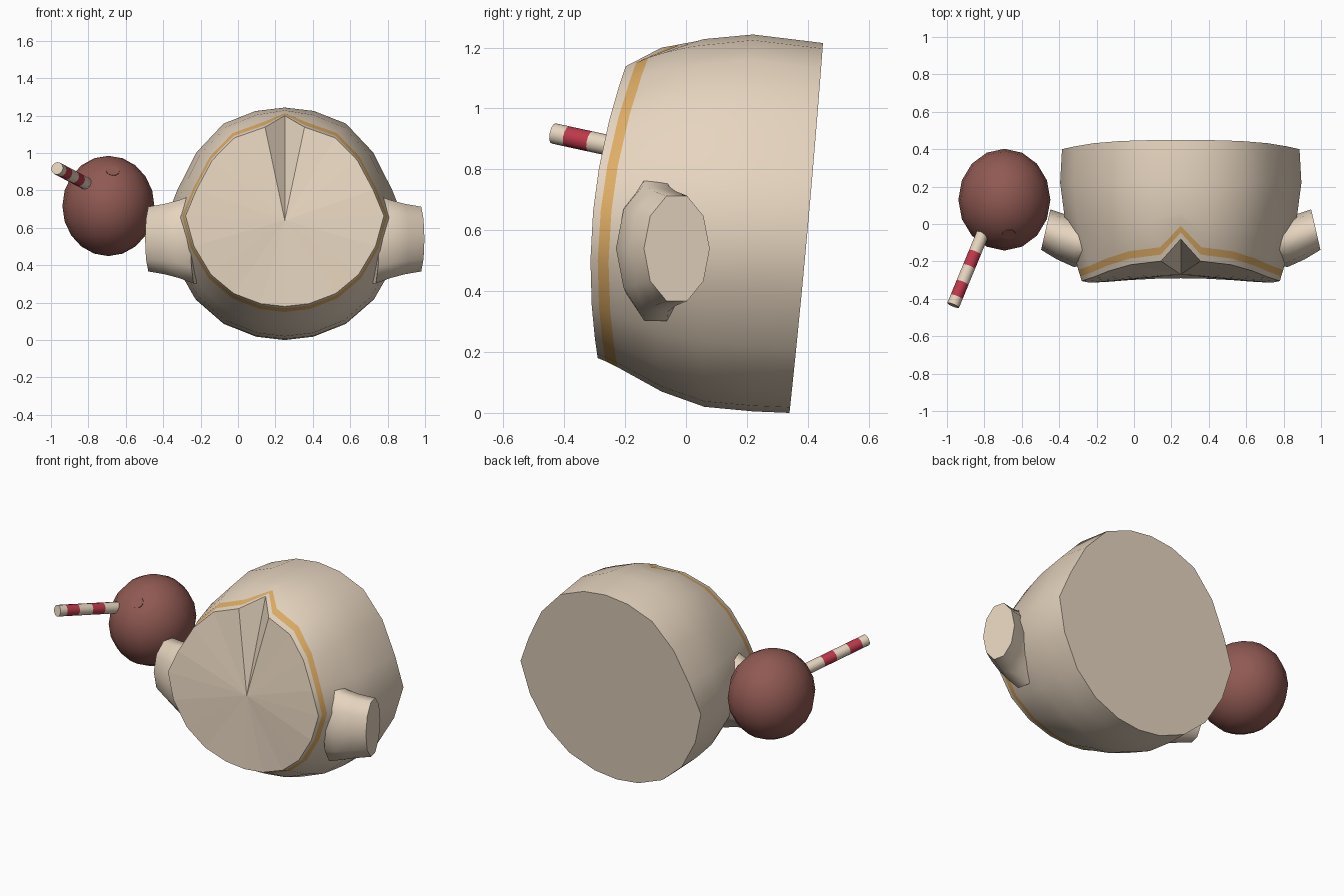
import bpy, bmesh, math
from mathutils import Vector

cube = bpy.data.objects.get("Cube")
if cube:
    bpy.data.objects.remove(cube, do_unlink=True)


def material(name, rgb):
    m = bpy.data.materials.new(name)
    m.use_nodes = True
    m.diffuse_color = (*rgb, 1)
    m.node_tree.nodes["Principled BSDF"].inputs["Base Color"].default_value = (*rgb, 1)
    return m


CREAM = material("cream", (0.79, 0.66, 0.52))
GOLD = material("gold", (0.74, 0.42, 0.13))
BROWN = material("reddish brown", (0.28, 0.10, 0.085))
RED = material("red", (0.51, 0.04, 0.07))


def finish(bm, name, mats, angle=40):
    bmesh.ops.recalc_face_normals(bm, faces=bm.faces)
    mesh = bpy.data.meshes.new(name)
    bm.to_mesh(mesh)
    bm.free()
    ob = bpy.data.objects.new(name, mesh)
    bpy.context.collection.objects.link(ob)
    for m in mats:
        mesh.materials.append(m)
    bpy.ops.object.select_all(action='DESELECT')
    ob.select_set(True)
    bpy.context.view_layer.objects.active = ob
    bpy.ops.object.shade_smooth_by_angle(angle=math.radians(angle))
    return ob


def loft(bm, rings, mat_of=lambda i: 0):
    """Skin a list of point rings; returns the vertex rings."""
    vs = [[bm.verts.new(p) for p in ring] for ring in rings]
    n = len(vs[0])
    for i in range(len(vs) - 1):
        for k in range(n):
            j = (k + 1) % n
            f = bm.faces.new((vs[i][k], vs[i][j], vs[i + 1][j], vs[i + 1][k]))
            f.material_index = mat_of(i)
    return vs


# Cup body: rings of top y, top z, bottom y, bottom z, side y, half width
CX = 0.25
PROFILE = [
    (0.45, 1.215, 0.34, 0.0, 0.40, 0.635),
    (0.22, 1.243, 0.22, 0.005, 0.22, 0.645),
    (0.02, 1.222, 0.06, 0.02, 0.03, 0.62),
    (-0.07, 1.20, -0.08, 0.07, -0.10, 0.585),
    (-0.12, 1.178, -0.225, 0.15, -0.245, 0.548),
    (-0.16, 1.16, -0.265, 0.17, -0.28, 0.537),
    (-0.195, 1.148, -0.29, 0.18, -0.305, 0.53),
]
# Cross-section, top to bottom down one side: angle in degrees, radius
HALF = [(0, 1), (14, 1), (30.5, 1), (50, 0.955), (72, 0.936), (90, 1),
        (110, 0.975), (131, 0.987), (149, 1), (166, 1), (180, 1)]
SECTION = HALF + [(-a, r) for a, r in HALF[-2:0:-1]]
SEG = len(SECTION)
# Notch at the top of the rim: ring index -> y, z of its top point
NOTCH = {2: (0.06, 1.228), 3: (0.03, 1.22), 4: (-0.01, 1.213),
         5: (-0.045, 1.206), 6: (-0.08, 1.2)}


def body_ring(i, row):
    ty, tz, by, bz, sy, rx = row
    pts = []
    for k, (deg, r) in enumerate(SECTION):
        if i >= 4 and abs(deg) == 14:
            deg *= 0.82
        a = math.radians(deg)
        c, s = r * math.cos(a), r * math.sin(a)
        y = sy + (ty - by) / 2 * c + ((ty + by) / 2 - sy) * c * c
        z = (tz + bz) / 2 + (tz - bz) / 2 * c
        if k == 0 and i in NOTCH:
            y, z = NOTCH[i]
        pts.append((CX + rx * s, y, z))
    return pts


bm = bmesh.new()
rings = loft(bm, [body_ring(i, r) for i, r in enumerate(PROFILE)],
             lambda i: 1 if i == 4 else 0)
bm.faces.new(rings[0])
hub = bm.verts.new((CX, -0.27, 0.64))
for k in range(SEG):
    bm.faces.new((hub, rings[-1][k], rings[-1][(k + 1) % SEG]))
body = finish(bm, "cup_body", [CREAM, GOLD])
# The front fan is faceted
for p in body.data.polygons:
    if len(p.vertices) == 3:
        p.use_smooth = False

# Stub handles: centre x, centre y, half depth, half height, tilt
HANDLE = [
    (0.73, -0.10, 0.12, 0.24, 0.2),
    (0.815, -0.10, 0.13, 0.21, 0.05),
    (0.885, -0.07, 0.118, 0.19, 0.25),
    (0.972, -0.03, 0.108, 0.175, 0.23),
]
for side, name in ((1, "left_handle"), (-1, "right_handle")):
    loops = []
    for x, y, ry, rz, tilt in HANDLE:
        loop = []
        for k in range(10):
            a = 2 * math.pi * (k + 0.5) / 10
            dy, dz = ry * math.sin(a), rz * math.cos(a) * 1.04
            loop.append((CX + side * (x - tilt * dy - CX), y + dy, 0.54 + dz))
        loops.append(loop)
    bm = bmesh.new()
    rings = loft(bm, loops)
    bm.faces.new(rings[0])
    bm.faces.new(rings[-1])
    finish(bm, name, [CREAM], 60)

# Ball beside the cup
BALL, RADII = Vector((-0.693, 0.13, 0.717)), Vector((0.246, 0.272, 0.268))
bm = bmesh.new()
bmesh.ops.create_uvsphere(bm, u_segments=16, v_segments=10, radius=1)
for v in bm.verts:
    v.co = BALL + v.co * RADII
finish(bm, "ball", [BROWN], 60)


def tube(name, start, end, radius, stops, mats, sides=12):
    """Capped tube along a line; material alternates between the stops."""
    start, end = Vector(start), Vector(end)
    q = (end - start).to_track_quat('Z', 'Y')
    loops = []
    for t in stops:
        c = start.lerp(end, t)
        loops.append([c + q @ Vector((radius * math.cos(2 * math.pi * k / sides),
                                      radius * math.sin(2 * math.pi * k / sides), 0))
                      for k in range(sides)])
    bm = bmesh.new()
    rings = loft(bm, loops, lambda i: i % 2)
    bm.faces.new(rings[0])
    bm.faces.new(rings[-1])
    return finish(bm, name, mats)


# Striped straw and the small round plug on the ball
tube("straw", (-0.80, -0.03, 0.83), (-0.967, -0.435, 0.918), 0.034,
     (0, 0.30, 0.49, 0.70, 0.89, 1), [CREAM, RED])
spot = Vector((-0.67, -0.055, 0.905))
out = (spot - BALL).normalized()
tube("ball_plug", spot - out * 0.03, spot + out * 0.002, 0.036, (0, 1), [BROWN])
